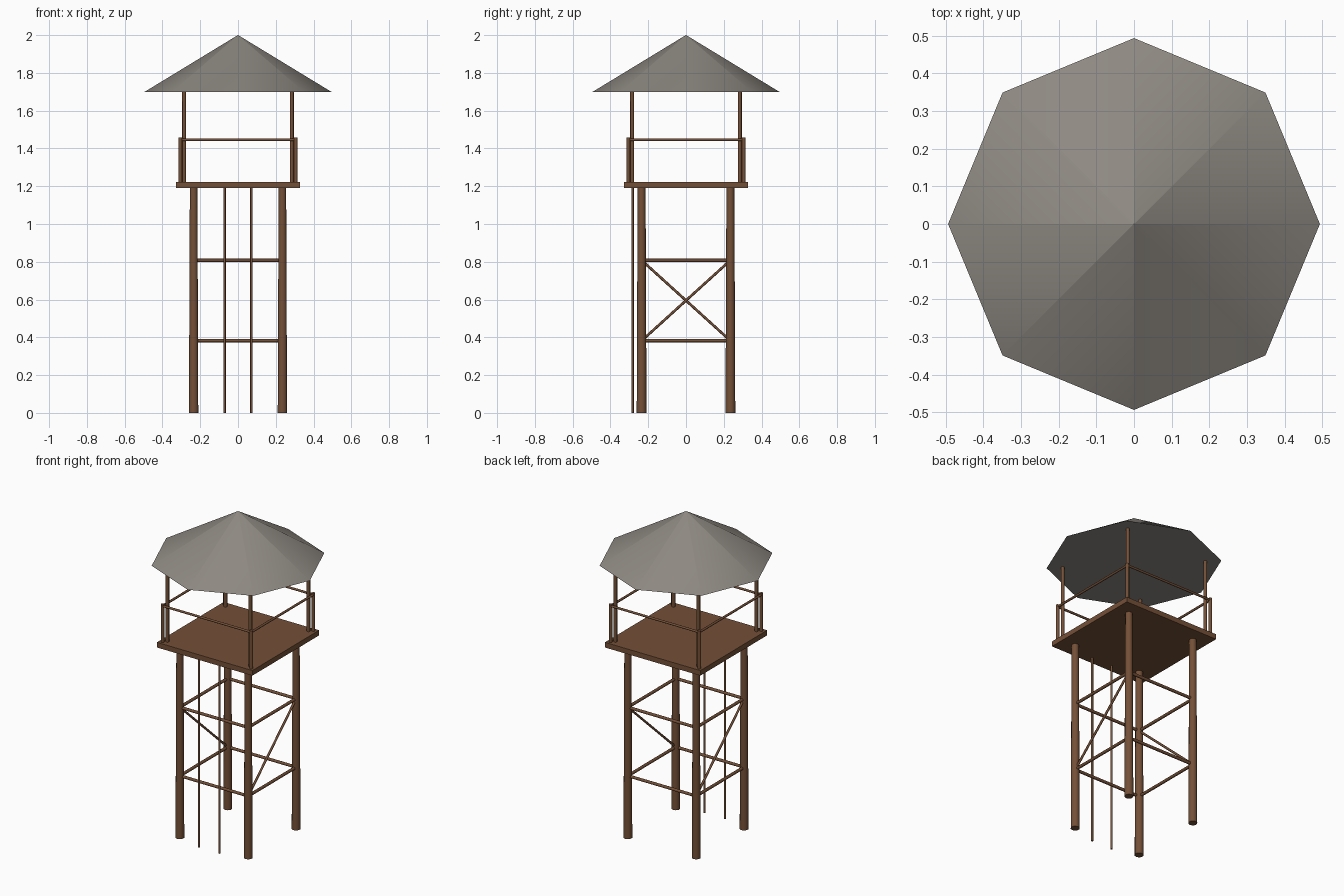
import bpy, math
from mathutils import Vector

if "Cube" in bpy.data.objects:
    bpy.data.objects.remove(bpy.data.objects["Cube"])


def material(name, rgb):
    m = bpy.data.materials.new(name)
    m.diffuse_color = (*rgb, 1.0)
    m.use_nodes = True
    m.node_tree.nodes["Principled BSDF"].inputs["Base Color"].default_value = m.diffuse_color
    return m


WOOD = material("brown wood", (0.175, 0.08, 0.038))
ROOF = material("grey roof", (0.27, 0.25, 0.222))


def finish(name, mat, angle=50):
    ob = bpy.context.object
    ob.name = name
    ob.data.materials.append(mat)
    bpy.ops.object.shade_smooth_by_angle(angle=math.radians(angle))
    return ob


def pole(name, a, b, r1, r2=None, sides=8):
    """Round, optionally tapered beam from a to b."""
    a, b = Vector(a), Vector(b)
    d = b - a
    bpy.ops.mesh.primitive_cone_add(
        vertices=sides, radius1=r1, radius2=r1 if r2 is None else r2,
        depth=d.length, location=(a + b) / 2,
        rotation=d.to_track_quat('Z', 'Y').to_euler())
    return finish(name, WOOD)


LEG, POST, RAIL = 0.235, 0.285, 0.305
DECK0, DECK1, EAVE = 1.19, 1.222, 1.70
corners = [(-1, -1), (1, -1), (1, 1), (-1, 1)]

# Deck
bpy.ops.mesh.primitive_cube_add(size=1, location=(0, 0, (DECK0 + DECK1) / 2))
bpy.context.object.scale = (0.656, 0.656, DECK1 - DECK0)
bpy.ops.object.transform_apply(location=False, rotation=False, scale=True)
finish("deck", WOOD, 30)

for i, (x, y) in enumerate(corners):
    nx, ny = corners[(i + 1) % 4]
    # Legs, roof posts and short railing posts at each corner
    pole("leg", (x * LEG, y * LEG, 0), (x * LEG, y * LEG, DECK0 + 0.005), 0.026, 0.021, 10)
    pole("roof_post", (x * POST, y * POST, DECK1 - 0.01), (x * POST, y * POST, EAVE + 0.005), 0.0105)
    pole("railing_post", (x * RAIL, y * RAIL, DECK1 - 0.01), (x * RAIL, y * RAIL, 1.457), 0.0105)
    # Handrail and cross beams on each side
    pole("handrail", (x * RAIL, y * RAIL, 1.446), (nx * RAIL, ny * RAIL, 1.446), 0.007)
    for z in (0.382, 0.808):
        pole("cross_beam", (x * LEG, y * LEG, z), (nx * LEG, ny * LEG, z), 0.009)

# One diagonal brace on each of the left and right sides, mirrored in slope
for s in (-1, 1):
    pole("diagonal_brace", (s * LEG, -s * LEG, 0.382), (s * LEG, s * LEG, 0.808), 0.007)

# Ladder uprights at the front
for s in (-1, 1):
    pole("ladder_upright", (s * 0.071, -0.282, 0), (s * 0.071, -0.282, DECK0 + 0.005), 0.0065)

# Eight-sided roof
bpy.ops.mesh.primitive_cone_add(vertices=8, radius1=0.494, radius2=0.0008,
                                depth=0.3, location=(0, 0, EAVE + 0.15))
finish("roof", ROOF, 30)
